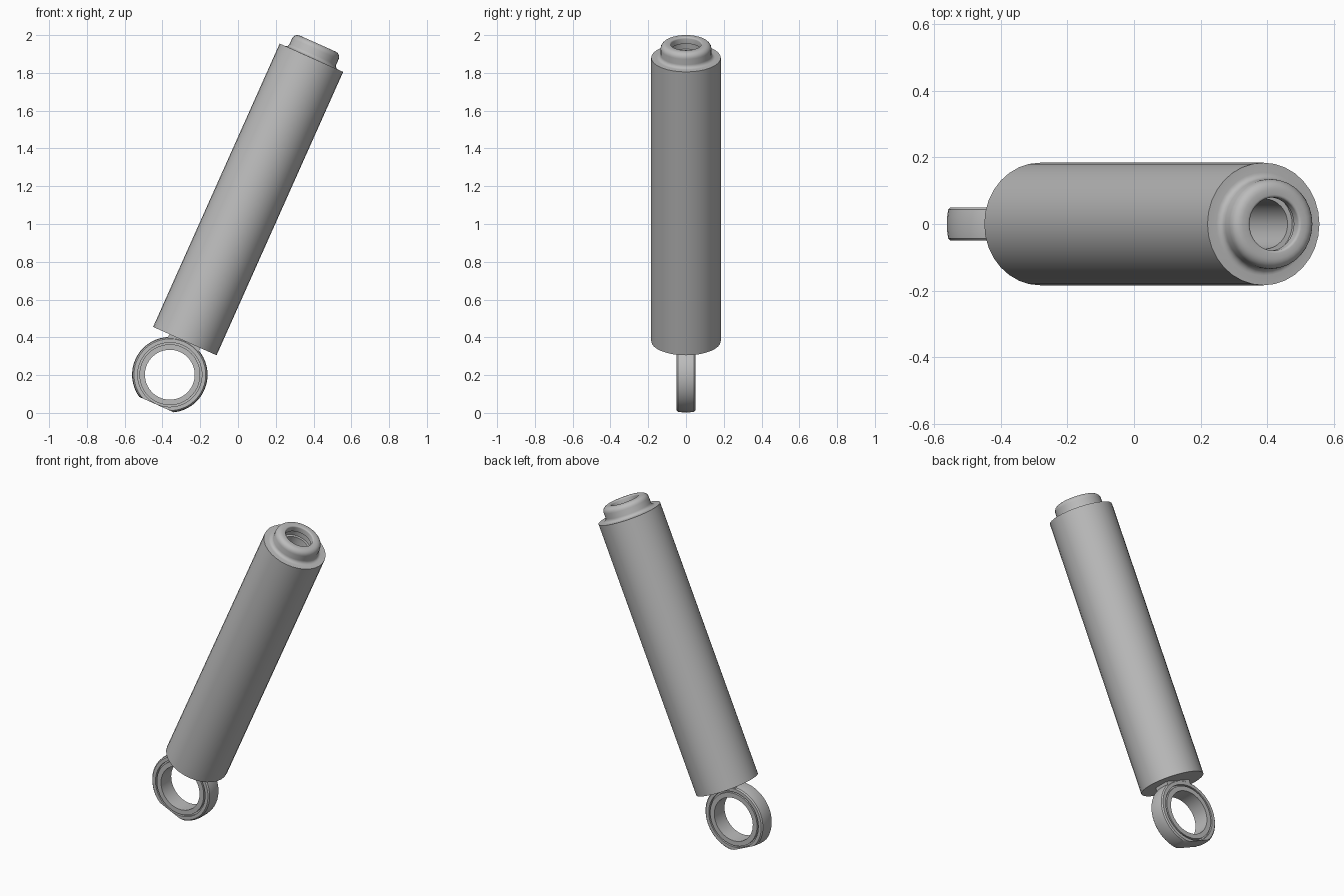
import bpy, bmesh, math
from mathutils import Matrix, Vector

cube = bpy.data.objects.get("Cube")
if cube:
    bpy.data.objects.remove(cube)

# One plain grey metal
grey = bpy.data.materials.new("grey_metal")
grey.use_nodes = True
grey.diffuse_color = (0.5, 0.5, 0.5, 1)
grey.node_tree.nodes["Principled BSDF"].inputs["Base Color"].default_value = (0.5, 0.5, 0.5, 1)

# The damper leans towards +x; local z runs along it from the eye centre
LEAN = Matrix.Translation((-0.361, 0, 0.202)) @ Matrix.Rotation(math.radians(24.07), 4, 'Y')
EYE_AXIS = Matrix.Rotation(math.radians(90), 4, 'X')
R = 0.184
BASE, SEAM, TOP = 0.195, 0.305, 1.838


def finish(name, bm):
    bmesh.ops.recalc_face_normals(bm, faces=bm.faces[:])
    bm.transform(LEAN)
    mesh = bpy.data.meshes.new(name)
    bm.to_mesh(mesh)
    bm.free()
    mesh.materials.append(grey)
    obj = bpy.data.objects.new(name, mesh)
    bpy.context.collection.objects.link(obj)
    bpy.ops.object.select_all(action='DESELECT')
    bpy.context.view_layer.objects.active = obj
    obj.select_set(True)
    bpy.ops.object.shade_smooth_by_angle(angle=math.radians(35))
    return obj


def lathe(profile, steps, closed=False):
    """Turn (radius, height) points around local z."""
    bm = bmesh.new()
    verts = [bm.verts.new((r, 0, h)) for r, h in profile]
    pairs = list(zip(verts, verts[1:]))
    if closed:
        pairs.append((verts[-1], verts[0]))
    edges = [bm.edges.new(p) for p in pairs]
    bmesh.ops.spin(bm, geom=verts + edges, axis=(0, 0, 1), cent=(0, 0, 0),
                   angle=2 * math.pi, steps=steps, use_duplicate=False)
    bmesh.ops.remove_doubles(bm, verts=bm.verts[:], dist=1e-5)
    return bm


def arc(cr, ch, radius, start, end, n=5):
    """Rounded corner points in a profile."""
    angles = [math.radians(start + (end - start) * i / n) for i in range(n + 1)]
    return [(cr + radius * math.cos(a), ch + radius * math.sin(a)) for a in angles]


# Lower end cap of the tube
finish("lower_cap", lathe([(0, BASE), (R, BASE), (R, SEAM)], 32))

# Main tube with rounded collar and stepped bore at the upper end
profile = [(R, SEAM), (R, TOP)]
profile += arc(0.155, TOP + 0.02, 0.02, 270, 180)
profile += arc(0.105, TOP + 0.052, 0.03, 0, 90)
profile += arc(0.088, TOP + 0.074, 0.008, 90, 180, 3)
profile += [(0.08, TOP + 0.045), (0.09, TOP + 0.045), (0.09, TOP + 0.01),
            (0.075, TOP + 0.01), (0.075, TOP - 0.35), (0, TOP - 0.35)]
finish("main_tube", lathe(profile, 32))

# Mounting eye: crowned outer ring, flattened on its far side
half = [(0.17, 0.05), (0.19, 0.05), (0.197, 0.043), (0.2, 0.022)]
outline = half + [(r, -h) for r, h in reversed(half)]
eye = lathe(outline, 48, closed=True)
eye.transform(EYE_AXIS)
for v in eye.verts:
    v.co.z = max(v.co.z, -0.173)
finish("mounting_eye", eye)

# Bushing inside the eye, with a shallow groove around it
half = [(0.132, 0.05), (0.161, 0.05), (0.161, 0.035), (0.171, 0.035)]
bushing = lathe(half + [(r, -h) for r, h in reversed(half)], 48, closed=True)
bushing.transform(EYE_AXIS)
finish("eye_bushing", bushing)

# Short neck joining the eye to the lower cap
neck = bmesh.new()
bmesh.ops.create_cube(neck, size=1)
for v in neck.verts:
    v.co = Vector((v.co.x * 0.18, v.co.y * 0.096, 0.19 + v.co.z * 0.036))
finish("eye_neck", neck)
